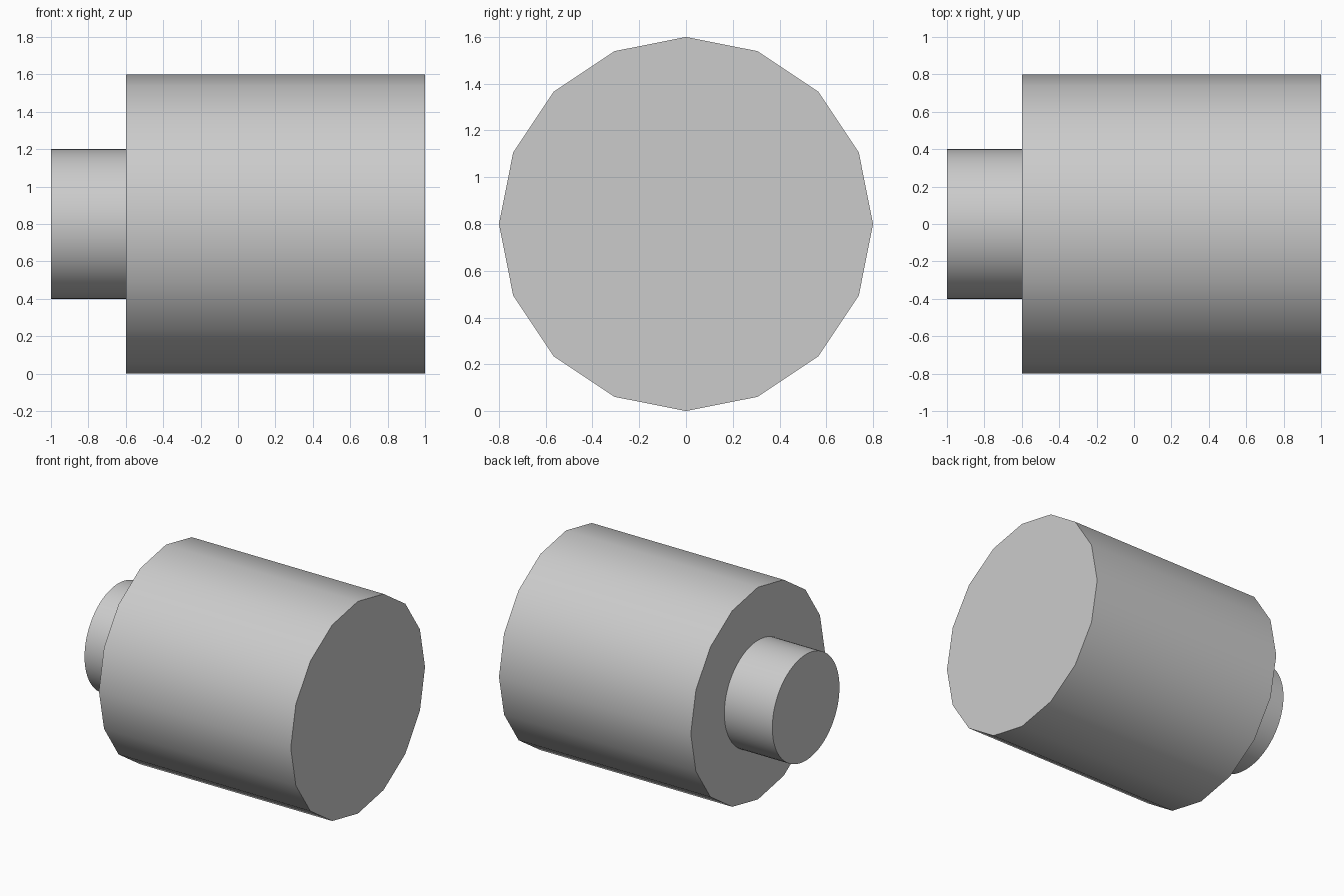
import bpy
import math

cube = bpy.data.objects.get("Cube")
if cube:
    bpy.data.objects.remove(cube, do_unlink=True)

GREY = (0.6, 0.6, 0.6, 1.0)
AXIS_HEIGHT = 0.8

grey = bpy.data.materials.new("plain_grey")
grey.use_nodes = True
grey.diffuse_color = GREY
grey.node_tree.nodes["Principled BSDF"].inputs["Base Color"].default_value = GREY


def lying_cylinder(name, x_start, x_end, radius, sides):
    """Smooth-sided, flat-capped cylinder along the x axis."""
    bpy.ops.mesh.primitive_cylinder_add(
        vertices=sides, radius=radius, depth=x_end - x_start,
        location=((x_start + x_end) / 2, 0, AXIS_HEIGHT),
        rotation=(0, math.pi / 2, 0))
    obj = bpy.context.object
    obj.name = name
    obj.data.materials.append(grey)
    bpy.ops.object.shade_smooth_by_angle(angle=math.radians(30))
    return obj


# Large faceted drum
lying_cylinder("drum", -0.6, 1.0, 0.8, 16)

# Narrow round stub on the drum's right end
lying_cylinder("stub", -1.0, -0.6, 0.4, 64)
